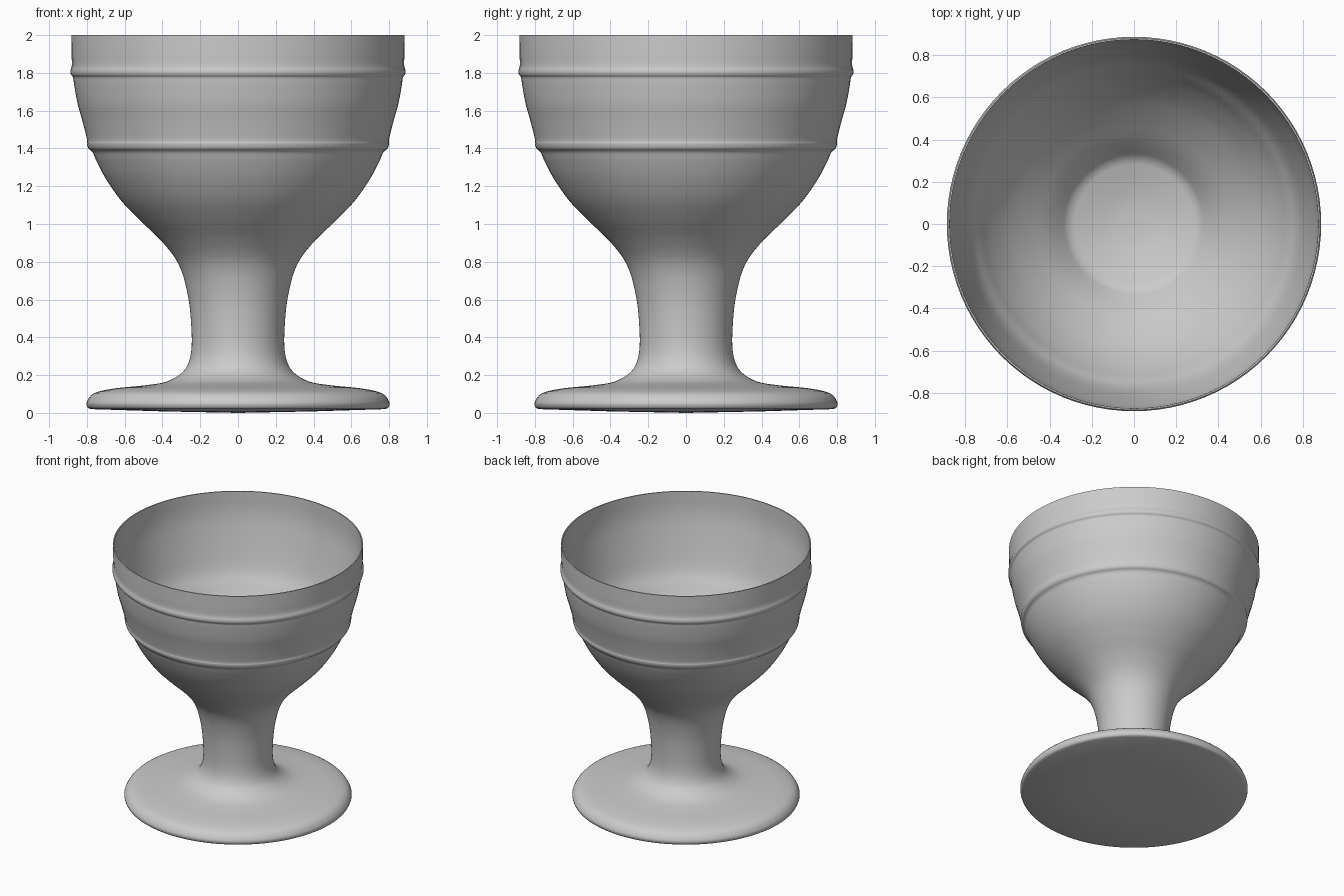
import bpy, bmesh, math
from mathutils import Vector

cube = bpy.data.objects.get("Cube")
if cube:
    bpy.data.objects.remove(cube, do_unlink=True)

SEGMENTS = 96

grey = bpy.data.materials.new("plain grey")
grey.use_nodes = True
colour = (0.6, 0.6, 0.6, 1)
grey.diffuse_color = colour
grey.node_tree.nodes["Principled BSDF"].inputs["Base Color"].default_value = colour


def smooth_path(points, steps=4):
    """Catmull-Rom curve through (radius, height) points."""
    p = [Vector(q) for q in points]
    p = [2 * p[0] - p[1]] + p + [2 * p[-1] - p[-2]]
    path = []
    for a, b, c, d in zip(p, p[1:], p[2:], p[3:]):
        for i in range(steps):
            t = i / steps
            path.append(b + (c - a) * t / 2 + (a - 2.5 * b + 2 * c - d / 2) * t * t
                        + (1.5 * (b - c) + (d - a) / 2) * t ** 3)
    return path + [p[-2]]


def lathe(name, path):
    """Spin a profile about the z axis."""
    bm = bmesh.new()
    verts = [bm.verts.new((max(r, 0), 0, z)) for r, z in path]
    edges = [bm.edges.new(pair) for pair in zip(verts, verts[1:])]
    bmesh.ops.spin(bm, geom=verts + edges, cent=(0, 0, 0), axis=(0, 0, 1),
                   angle=math.tau, steps=SEGMENTS, use_merge=False)
    bmesh.ops.remove_doubles(bm, verts=bm.verts, dist=0.0005)
    bmesh.ops.recalc_face_normals(bm, faces=bm.faces)
    mesh = bpy.data.meshes.new(name)
    bm.to_mesh(mesh)
    bm.free()
    mesh.materials.append(grey)
    obj = bpy.data.objects.new(name, mesh)
    bpy.context.collection.objects.link(obj)
    bpy.ops.object.select_all(action="DESELECT")
    obj.select_set(True)
    bpy.context.view_layer.objects.active = obj
    bpy.ops.object.shade_smooth_by_angle(angle=math.radians(35))
    return obj


# Slightly domed underside
underside = [(0, 0), (0.4, 0.008), (0.78, 0.02)]

# Foot, stem and bowl outside with two raised ribs
outside = smooth_path([
    (0.78, 0.02), (0.797, 0.03), (0.8, 0.06), (0.76, 0.105), (0.65, 0.13),
    (0.5, 0.145), (0.38, 0.165), (0.3, 0.21), (0.26, 0.27), (0.245, 0.36),
    (0.25, 0.5), (0.265, 0.62), (0.295, 0.74), (0.34, 0.83), (0.42, 0.925),
    (0.52, 1.02), (0.62, 1.125), (0.7, 1.24), (0.75, 1.335), (0.77, 1.38),
    (0.792, 1.4), (0.8, 1.425), (0.8, 1.45), (0.825, 1.55), (0.85, 1.64),
    (0.868, 1.74), (0.873, 1.775), (0.884, 1.79), (0.887, 1.81),
    (0.88, 1.84), (0.881, 1.9), (0.882, 2.0)])

# Plain bowl inside, thin at the rim
inside = smooth_path([
    (0.874, 2.0), (0.87, 1.85), (0.845, 1.7), (0.785, 1.45), (0.73, 1.34),
    (0.68, 1.25), (0.6, 1.14), (0.5, 1.035), (0.4, 0.94), (0.31, 0.84)])

# Shallow dished floor where the bowl meets the stem
floor = smooth_path([(0.31, 0.84), (0.2, 0.81), (0.1, 0.79), (0, 0.785)])

lathe("footed_cup", underside + outside[1:] + inside + floor[1:])
